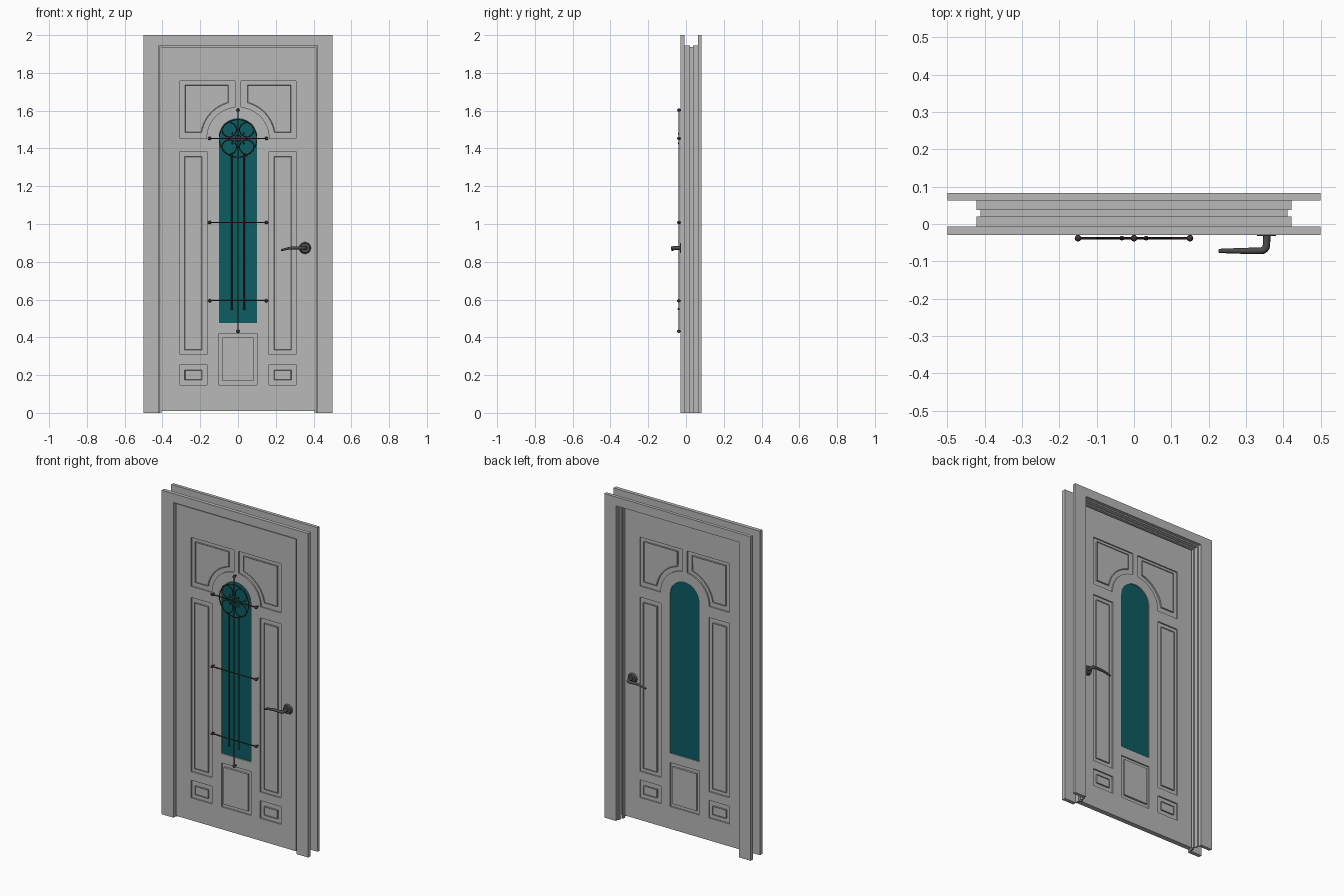
import bpy, bmesh, math
from mathutils import Vector

if "Cube" in bpy.data.objects:
    bpy.data.objects.remove(bpy.data.objects["Cube"])


def material(name, r, g, b):
    m = bpy.data.materials.new(name)
    m.diffuse_color = (r, g, b, 1)
    m.use_nodes = True
    m.node_tree.nodes["Principled BSDF"].inputs["Base Color"].default_value = m.diffuse_color
    return m


GREY = material("door grey", 0.48, 0.48, 0.48)
TEAL = material("teal glass", 0.004, 0.11, 0.125)
IRON = material("dark brown iron", 0.05, 0.032, 0.028)
STEEL = material("dark handle metal", 0.07, 0.07, 0.07)

FRONT, BACK = -0.018, 0.012      # door leaf faces
DEPTH = 0.008                    # panel recess
SIDES = ((FRONT, -1, "front"), (BACK, 1, "back"))


def finish(bm, name, mat, smooth=False):
    bmesh.ops.recalc_face_normals(bm, faces=bm.faces)
    me = bpy.data.meshes.new(name)
    bm.to_mesh(me)
    bm.free()
    me.materials.append(mat)
    for p in me.polygons:
        p.use_smooth = smooth
    ob = bpy.data.objects.new(name, me)
    bpy.context.collection.objects.link(ob)
    return ob


def prism(bm, pts, y0, y1):
    f = bm.faces.new([bm.verts.new((x, y0, z)) for x, z in pts])
    r = bmesh.ops.extrude_face_region(bm, geom=[f])
    for v in r["geom"]:
        if isinstance(v, bmesh.types.BMVert):
            v.co.y = y1
    if f.is_valid and len([e for e in f.edges if len(e.link_faces) < 2]):
        return
    if not f.is_valid:
        bm.faces.new([v for v in bm.verts if abs(v.co.y - y0) < 1e-6])


def rect(x0, x1, z0, z1):
    return [(x0, z0), (x1, z0), (x1, z1), (x0, z1)]


def arc(cx, cz, r, a0, a1, n):
    return [(cx + r * math.cos(math.radians(a0 + (a1 - a0) * i / n)),
             cz + r * math.sin(math.radians(a0 + (a1 - a0) * i / n))) for i in range(n + 1)]


def flip(pts):
    return [(-x, z) for x, z in reversed(pts)]


def portal(w_in, w_out, z_in, z_out):
    # upside-down U outline
    return [(-w_out, 0), (-w_in, 0), (-w_in, z_in), (w_in, z_in),
            (w_in, 0), (w_out, 0), (w_out, z_out), (-w_out, z_out)]


def solid(name, pts, y0, y1, mat):
    bm = bmesh.new()
    prism(bm, pts, y0, y1)
    return finish(bm, name, mat)


# Casings and stepped jamb
solid("front_casing", portal(0.42, 0.5, 1.945, 2.0), -0.03, -0.007, GREY)
solid("back_casing", portal(0.42, 0.5, 1.945, 2.0), 0.063, 0.083, GREY)
solid("front_jamb", portal(0.413, 0.422, 1.937, 1.946), -0.007, 0.02, GREY)
solid("jamb_stop", portal(0.404, 0.411, 1.928, 1.936), 0.02, 0.037, GREY)
solid("back_jamb", portal(0.413, 0.422, 1.937, 1.946), 0.037, 0.063, GREY)

# Panel outlines: (recess, raised field)
C = 1.453
upper = ([(-0.307, C)] + arc(0, C, 0.167, 180, 95.5, 12) + [(-0.016, 1.756), (-0.307, 1.756)],
         [(-0.28, 1.485)] + arc(0, C, 0.195, 170.6, 104.9, 12) + [(-0.05, 1.735), (-0.28, 1.735)])
tall = (rect(-0.307, -0.164, 0.31, 1.385), rect(-0.284, -0.19, 0.334, 1.358))
small = (rect(-0.307, -0.164, 0.148, 0.257), rect(-0.282, -0.19, 0.175, 0.228))
centre = (rect(-0.1, 0.1, 0.148, 0.419), rect(-0.082, 0.082, 0.17, 0.398))
panels = {"centre_panel": centre}
for nm, (a, b) in (("upper_panel", upper), ("tall_panel", tall), ("small_panel", small)):
    panels[nm + "_left"] = (a, b)
    panels[nm + "_right"] = (flip(a), flip(b))
window = [(-0.1, 0.477), (0.1, 0.477)] + arc(0, 1.46, 0.1, 0, 180, 24)

# Door leaf with recesses and window opening cut out
door = solid("door_leaf", rect(-0.41, 0.41, 0.01, 1.936), FRONT, BACK, GREY)
bm = bmesh.new()
for a, b in panels.values():
    prism(bm, a, FRONT - 0.02, FRONT + DEPTH)
    prism(bm, a, BACK + 0.02, BACK - DEPTH)
prism(bm, window, FRONT - 0.02, BACK + 0.02)
cutter = finish(bm, "panel_cutter", GREY)
cutter.hide_render = True
mod = door.modifiers.new("recesses", "BOOLEAN")
mod.operation = "DIFFERENCE"
mod.solver = "EXACT"
mod.object = cutter
bpy.context.view_layer.objects.active = door
bpy.ops.object.modifier_apply(modifier="recesses")
bpy.data.objects.remove(cutter)


def field(name, pts, y, s, slope, rise, mat, dip=0):
    # bevelled panel rising from the recess floor
    bm = bmesh.new()
    f = bm.faces.new([bm.verts.new((x, y, z)) for x, z in pts])
    for width, height in ((slope, rise), (0.004, rise - dip)):
        bmesh.ops.inset_individual(bm, faces=[f], thickness=width, depth=0)
        for v in f.verts:
            v.co.y = y + s * height
    ob = finish(bm, name, mat)
    if sum(p.normal.y * p.area for p in ob.data.polygons) * s < 0:
        ob.data.flip_normals()


for nm, (a, b) in panels.items():
    for y, s, side in SIDES:
        wide = nm == "centre_panel"
        field(f"{nm}_{side}", b, y - s * DEPTH, s, 0.022 if wide else 0.009,
              0.012 if wide else 0.009, GREY, 0 if wide else 0.003)

# Glass, with a raised bevelled centre
solid("window_glass", window, -0.008, 0.006, TEAL)
field("glass_bevel", window, -0.0085, -1, 0.033, 0.002, TEAL)


def tube(name, pts, r, mat, cyclic=False, radii=None, res=3):
    cu = bpy.data.curves.new(name, "CURVE")
    cu.dimensions = "3D"
    cu.bevel_depth = r
    cu.bevel_resolution = res
    cu.use_fill_caps = True
    sp = cu.splines.new("POLY")
    sp.points.add(len(pts) - 1)
    for i, p in enumerate(pts):
        sp.points[i].co = (*p, 1)
        sp.points[i].radius = radii[i] if radii else 1
    sp.use_cyclic_u = cyclic
    tmp = bpy.data.objects.new(name + "_path", cu)
    me = bpy.data.meshes.new_from_object(tmp)
    bpy.data.objects.remove(tmp)
    me.materials.clear()
    me.materials.append(mat)
    for p in me.polygons:
        p.use_smooth = len(p.vertices) == 4
    ob = bpy.data.objects.new(name, me)
    bpy.context.collection.objects.link(ob)


# Iron grille
G = -0.038


def knob(x, z, r=0.009):
    bm = bmesh.new()
    bmesh.ops.create_uvsphere(bm, u_segments=12, v_segments=8, radius=r)
    bmesh.ops.translate(bm, verts=bm.verts, vec=(x, G, z))
    finish(bm, "grille_knob", IRON, True)


def ring(name, x, z, r, n=24, a0=0, a1=360):
    pts = [(px, G, pz) for px, pz in arc(x, z, r, a0, a1, n)]
    full = a1 - a0 == 360
    tube(name, pts[:-1] if full else pts, 0.0025, IRON, full, res=1)


tube("grille_centre_bar", [(0, G, 0.43), (0, G, 1.605)], 0.003, IRON)
for z in (0.432, 1.603):
    knob(0, z)
    tube("grille_stud", [(0, G, z), (0, FRONT, z)], 0.004, IRON)
for z in (1.453, 1.008, 0.594):
    tube("grille_cross_bar", [(-0.15, G, z), (0.15, G, z)], 0.003, IRON)
    for x in (-0.15, 0.15):
        knob(x, z)
        tube("grille_stud", [(x, G, z), (x, FRONT, z)], 0.004, IRON)
for s in (-1, 1):
    tube("grille_side_bar", [(s * 0.033, G, 0.55), (s * 0.033, G, 1.37)], 0.003, IRON)
    knob(s * 0.033, 0.55, 0.006)
    for t in (-1, 1):
        ring("grille_scroll", s * 0.046, C + t * 0.046, 0.038)
        knob(s * 0.03, C + t * 0.026, 0.005)
ring("grille_rosette", 0, C, 0.1, 40)
ring("grille_hub", 0, C, 0.016, 12)

# Lever handles on both faces
for y, s, side in SIDES:
    bm = bmesh.new()
    bmesh.ops.create_cone(bm, cap_ends=True, segments=24, radius1=0.031, radius2=0.025, depth=0.014)
    for v in bm.verts:
        v.co = Vector((0.355 + v.co.x, y + s * (0.007 + v.co.z), 0.873 + v.co.y))
    finish(bm, f"{side}_handle_rose", STEEL)
    bend = [(0.355 - 0.016 * (1 - math.cos(a)), y + s * (0.038 + 0.016 * math.sin(a)))
            for a in (0, 0.4, 0.8, 1.2, 1.57)]
    path = [(0.355, y, 0.873)] + [(x, yy, 0.873) for x, yy in bend]
    path += [(0.31, y + s * 0.054, 0.874), (0.28, y + s * 0.054, 0.873),
             (0.25, y + s * 0.054, 0.867), (0.228, y + s * 0.054, 0.861)]
    tube(f"{side}_handle_lever", path, 0.01, STEEL,
         radii=[1, 1, 1, 1, 0.95, 0.9, 0.85, 0.75, 0.65, 0.55])
